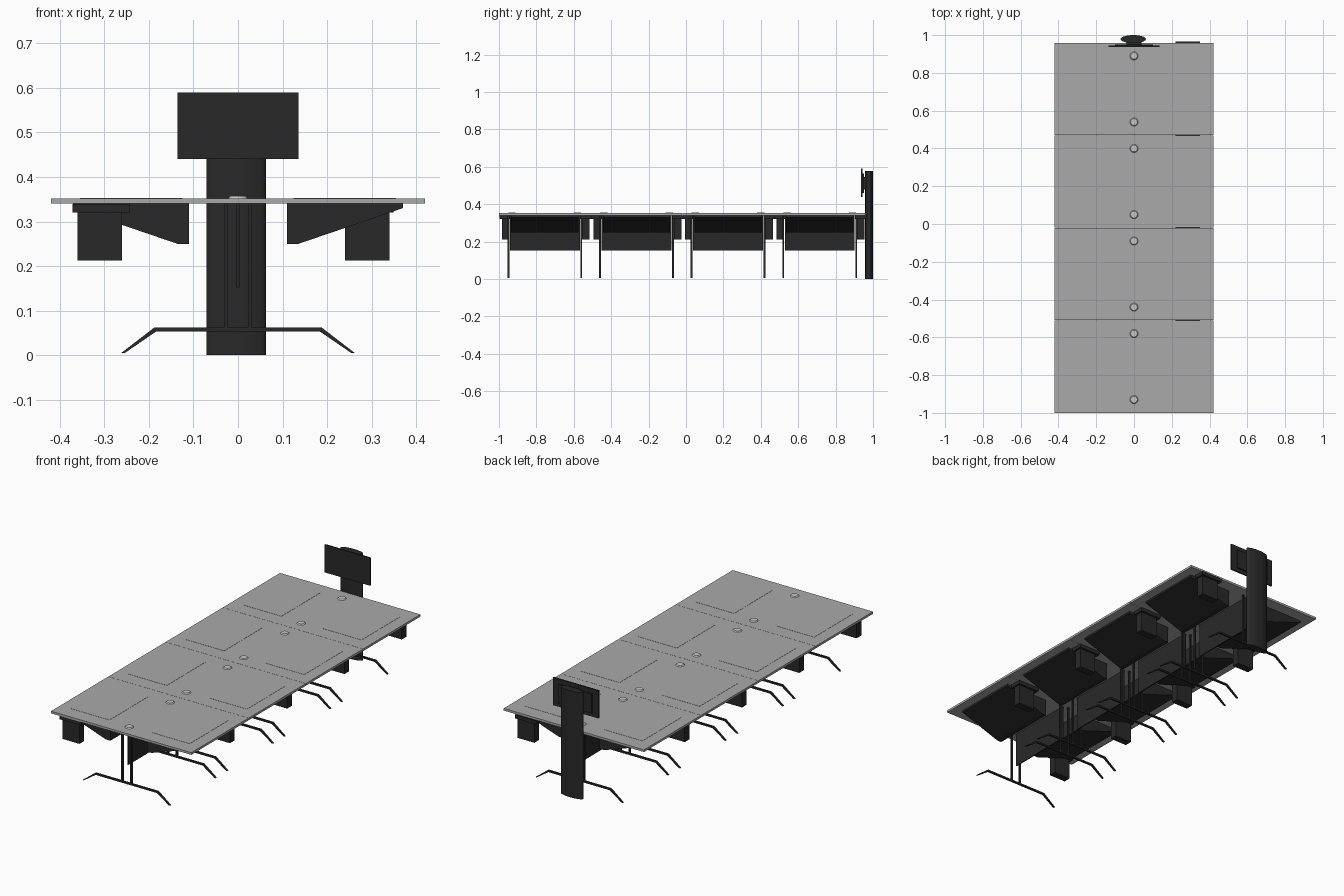
import bpy, bmesh, math

if "Cube" in bpy.data.objects:
    bpy.data.objects.remove(bpy.data.objects["Cube"])

def mat(name, v):
    m = bpy.data.materials.new(name)
    m.diffuse_color = (v, v, v, 1)
    m.use_nodes = True
    m.node_tree.nodes["Principled BSDF"].inputs["Base Color"].default_value = m.diffuse_color
    return m

GREY = mat("desk grey", 0.40)
LIGHT = mat("light grey", 0.58)
DARK = mat("charcoal", 0.022)

def finish(name, bm, m):
    bmesh.ops.recalc_face_normals(bm, faces=bm.faces)
    me = bpy.data.meshes.new(name)
    bm.to_mesh(me)
    bm.free()
    me.materials.append(m)
    ob = bpy.data.objects.new(name, me)
    bpy.context.collection.objects.link(ob)
    return ob

def box(name, x0, x1, y0, y1, z0, z1, m):
    bm = bmesh.new()
    bmesh.ops.create_cube(bm, size=1)
    for v in bm.verts:
        v.co = (x1 if v.co.x > 0 else x0, y1 if v.co.y > 0 else y0, z1 if v.co.z > 0 else z0)
    return finish(name, bm, m)

def prism(name, pts, y0, y1, m):
    """Extrude an x-z outline along y."""
    bm = bmesh.new()
    f = bm.faces.new([bm.verts.new((x, y0, z)) for x, z in pts])
    ext = bmesh.ops.extrude_face_region(bm, geom=[f])["geom"]
    bmesh.ops.translate(bm, vec=(0, y1 - y0, 0),
                        verts=[g for g in ext if isinstance(g, bmesh.types.BMVert)])
    return finish(name, bm, m)

def drum(name, x, y, z0, z1, rx, ry, m, n=32, top=1.0):
    """Elliptical cylinder, optionally tapered."""
    bm = bmesh.new()
    bmesh.ops.create_cone(bm, cap_ends=True, segments=n, radius1=1, radius2=top, depth=1)
    for v in bm.verts:
        v.co = (x + v.co.x * rx, y + v.co.y * ry, z0 + (v.co.z + 0.5) * (z1 - z0))
    for f in bm.faces:
        f.smooth = len(f.verts) == 4
    for e in bm.edges:
        e.smooth = all(len(f.verts) == 4 for f in e.link_faces)
    return finish(name, bm, m)

# foot outline: flat bar bent down at both ends
foot = [(-0.262, 0.005), (-0.254, 0.005), (-0.184, 0.053), (0.184, 0.053), (0.254, 0.005),
        (0.262, 0.005), (0.188, 0.062), (-0.188, 0.062)]
wedge = [(0.11, 0.34), (0.11, 0.25), (0.136, 0.25), (0.37, 0.33), (0.37, 0.34)]

for i in range(4):
    yc = -0.755 + 0.49 * i
    # desk top
    box("desk_top", -0.42, 0.42, yc - 0.2445, yc + 0.2445, 0.34, 0.352, GREY)
    # centre modesty panel
    box("modesty_panel", -0.003, 0.003, yc - 0.187, yc + 0.187, 0.152, 0.34, DARK)
    for s in (-1, 1):
        # cable port
        drum("cable_port", 0, yc + s * 0.175, 0.352, 0.357, 0.022, 0.022, LIGHT, 24, 0.8)
        # leg frame
        y = yc + s * 0.195
        prism("foot_bar", foot, y - 0.005, y + 0.005, DARK)
        for x in (-0.027, 0.027):
            box("leg_post", x - 0.0045, x + 0.0045, y - 0.005, y + 0.005, 0.058, 0.34, DARK)
        # recessed screen housing and its lid
        prism("screen_housing", [(s * x, z) for x, z in wedge], yc - 0.18, yc + 0.18, DARK)
        xs = sorted((s * 0.125, s * 0.355))
        box("screen_lid", xs[0], xs[1], yc - 0.165, yc + 0.165, 0.351, 0.353, GREY)
    # computer holders: front left and back right
    for x, y, b in ((-0.31, yc - 0.21, -0.3075), (0.29, yc + 0.22, 0.285)):
        box("holder_bracket", b - 0.064, b + 0.064, y - 0.031, y + 0.031, 0.32, 0.3399, DARK)
        box("computer_box", x - 0.05, x + 0.05, y - 0.02, y + 0.02, 0.212, 0.32, DARK)

# display stand at the back
drum("display_pillar", -0.004, 0.979, 0, 0.577, 0.067, 0.021, DARK, 40)
box("display_screen", -0.136, 0.136, 0.936, 0.944, 0.44, 0.59, DARK)
box("display_back", -0.1, 0.1, 0.944, 0.951, 0.46, 0.565, DARK)
box("display_mount", -0.04, 0.04, 0.951, 0.97, 0.48, 0.545, DARK)
